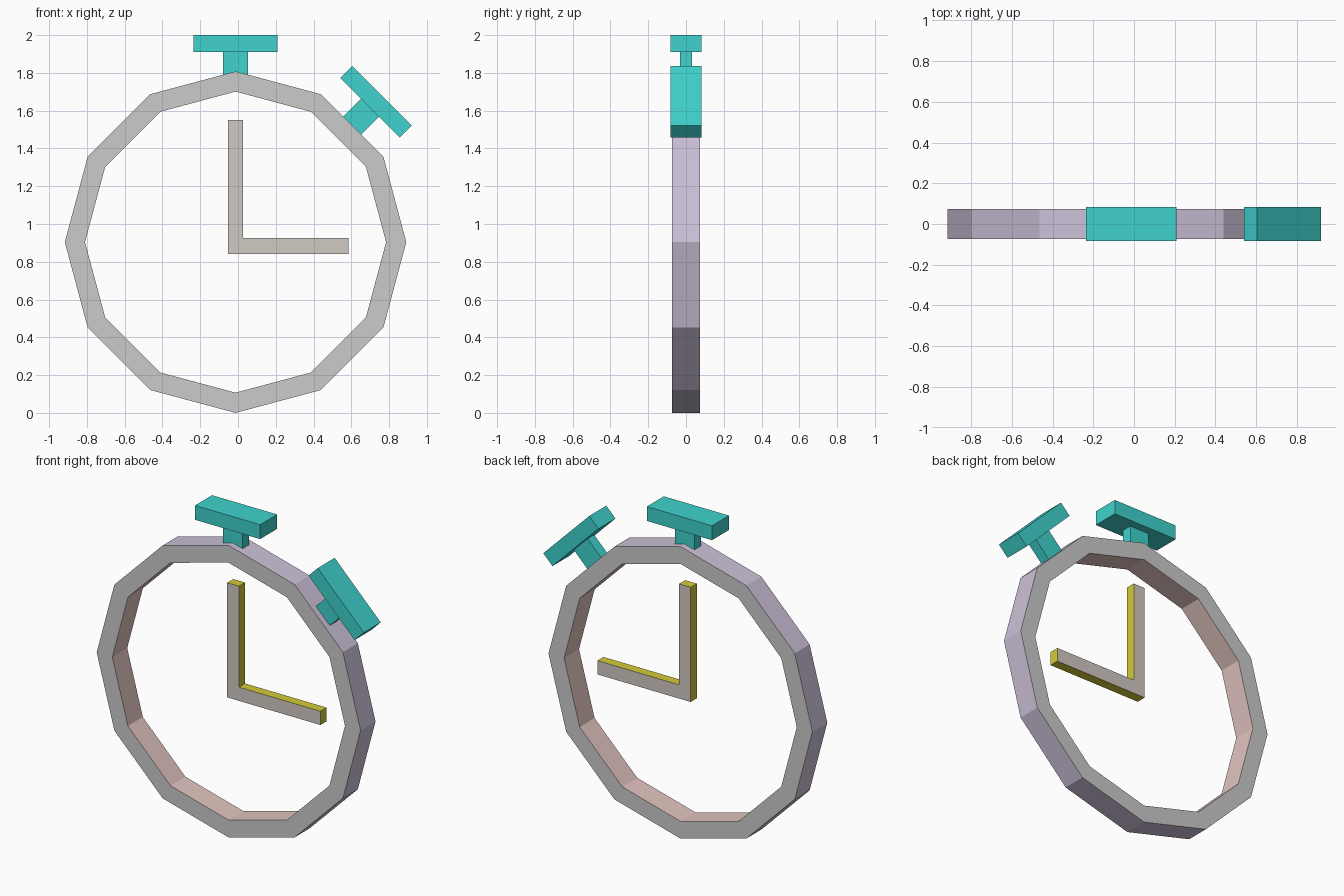
import bpy, bmesh
from math import sin, cos, pi, radians
from mathutils import Matrix, Vector

if "Cube" in bpy.data.objects:
    bpy.data.objects.remove(bpy.data.objects["Cube"])

CENTRE = Vector((-0.013, 0, 0.904))


def material(name, rgb):
    m = bpy.data.materials.new(name)
    m.diffuse_color = (*rgb, 1)
    m.use_nodes = True
    m.node_tree.nodes["Principled BSDF"].inputs["Base Color"].default_value = m.diffuse_color
    return m


def finish(bm, name, mats, pick=lambda f: 0):
    bmesh.ops.recalc_face_normals(bm, faces=bm.faces)
    bm.normal_update()
    for f in bm.faces:
        f.material_index = pick(f)
    me = bpy.data.meshes.new(name)
    bm.to_mesh(me)
    bm.free()
    for m in mats:
        me.materials.append(m)
    ob = bpy.data.objects.new(name, me)
    bpy.context.collection.objects.link(ob)
    return ob


teal = material("teal", (0.05, 0.65, 0.61))
grey = material("case_grey", (0.62, 0.62, 0.65))
purple = material("case_outer", (0.6, 0.53, 0.68))
salmon = material("case_inner", (0.75, 0.55, 0.52))
taupe = material("hand_face", (0.64, 0.59, 0.55))
yellow = material("hand_side", (0.65, 0.59, 0.04))

# Twelve-sided case ring
N, OUTER, INNER, DEPTH = 12, 0.904, 0.797, 0.073
bm = bmesh.new()
loops = []
for r, y in ((OUTER, -DEPTH), (OUTER, DEPTH), (INNER, DEPTH), (INNER, -DEPTH)):
    loops.append([bm.verts.new(CENTRE + Vector((r * sin(2 * pi * i / N), y, r * cos(2 * pi * i / N))))
                  for i in range(N)])
for k in range(4):
    a, b = loops[k], loops[(k + 1) % 4]
    for i in range(N):
        j = (i + 1) % N
        bm.faces.new((a[i], a[j], b[j], b[i]))


def ring_side(f):
    if abs(f.normal.y) > 0.5:
        return 0
    return 1 if f.normal.dot(f.calc_center_median() - CENTRE) > 0 else 2


finish(bm, "case_ring", (grey, purple, salmon), ring_side)

# L-shaped pair of hands
bm = bmesh.new()
outline = [(-0.053, 0.84), (0.586, 0.84), (0.586, 0.925), (0.027, 0.925), (0.027, 1.55), (-0.053, 1.55)]
face = bm.faces.new([bm.verts.new((x, -0.03, z)) for x, z in outline])
ext = bmesh.ops.extrude_face_region(bm, geom=[face], use_keep_orig=True)
bmesh.ops.translate(bm, vec=(0, 0.06, 0), verts=[v for v in ext["geom"] if isinstance(v, bmesh.types.BMVert)])
finish(bm, "clock_hands", (taupe, yellow), lambda f: 0 if abs(f.normal.y) > 0.5 else 1)


# Push buttons: wide cap on a narrow stem, turned about the case centre
def button(prefix, angle):
    turn = Matrix.Translation(CENTRE) @ Matrix.Rotation(radians(angle), 4, 'Y')
    for part, width, depth, low, high in (("cap", 0.446, 0.166, 1.007, 1.096),
                                          ("stem", 0.134, 0.064, 0.87, 1.007)):
        bm = bmesh.new()
        size = Matrix.Diagonal((width, depth, high - low, 1))
        bmesh.ops.create_cube(bm, size=1, matrix=turn @ Matrix.Translation((0, 0, (low + high) / 2)) @ size)
        finish(bm, f"{prefix}_button_{part}", (teal,))


button("top", 0)
button("side", 45)
